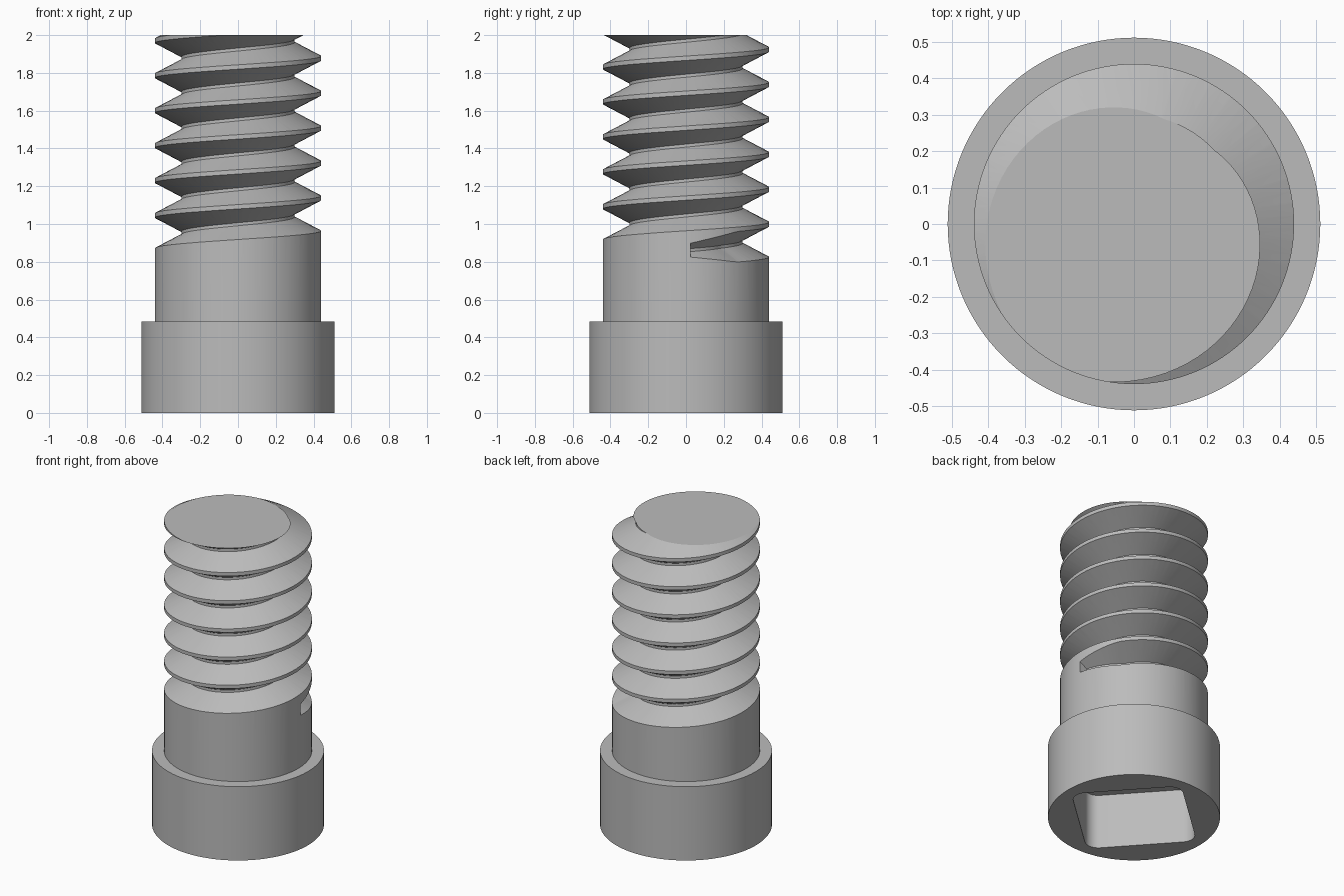
import bpy, bmesh
from math import pi, sin, cos, radians
from mathutils import Matrix

if "Cube" in bpy.data.objects:
    bpy.data.objects.remove(bpy.data.objects["Cube"])

steel = bpy.data.materials.new("steel_grey")
steel.use_nodes = True
GREY = (0.5, 0.5, 0.5, 1)
steel.diffuse_color = GREY
steel.node_tree.nodes["Principled BSDF"].inputs["Base Color"].default_value = GREY

HEAD_R, HEAD_TOP = 0.512, 0.485
SHANK_R, ROOT_R, TOP = 0.44, 0.30, 2.0
PITCH, GROOVE_Z = 0.185, 0.86        # rise per turn, groove height at angle 0


def finish(bm, name):
    bmesh.ops.recalc_face_normals(bm, faces=bm.faces)
    mesh = bpy.data.meshes.new(name)
    bm.to_mesh(mesh)
    bm.free()
    mesh.materials.append(steel)
    ob = bpy.data.objects.new(name, mesh)
    bpy.context.collection.objects.link(ob)
    return ob


def cylinder(name, radius, z0, z1):
    bm = bmesh.new()
    bmesh.ops.create_cone(bm, cap_ends=True, segments=128, radius1=radius, radius2=radius,
                          depth=z1 - z0, matrix=Matrix.Translation((0, 0, (z0 + z1) / 2)))
    return finish(bm, name)


def carve(ob, cutter):
    cutter.hide_render = True
    mod = ob.modifiers.new("carve", 'BOOLEAN')
    mod.operation, mod.solver, mod.object = 'DIFFERENCE', 'EXACT', cutter
    bpy.ops.object.select_all(action='DESELECT')
    bpy.context.view_layer.objects.active = ob
    ob.select_set(True)
    bpy.ops.object.modifier_apply(modifier=mod.name)
    bpy.data.objects.remove(cutter)
    bpy.ops.object.shade_smooth_by_angle(angle=radians(25))


# Head with a rounded square socket in its underside
head = cylinder("head", HEAD_R, 0, HEAD_TOP)
bm = bmesh.new()
bmesh.ops.create_cube(bm, size=1)
uprights = [e for e in bm.edges if abs(e.verts[0].co.z - e.verts[1].co.z) > 0.5]
bmesh.ops.scale(bm, vec=(0.66, 0.66, 0.72), verts=bm.verts)
bmesh.ops.bevel(bm, geom=uprights, offset=0.08, segments=8, profile=0.5, affect='EDGES')
bmesh.ops.rotate(bm, cent=(0, 0, 0), matrix=Matrix.Rotation(radians(42), 3, 'Z'), verts=bm.verts)
carve(head, finish(bm, "socket_cutter"))

# Helical groove: a V section swept upward, shallow where it runs in
OUT_R, SLOPE, FLAT = 0.45, 0.52, 0.008
STEPS = 80
bm = bmesh.new()
rings = []
for i in range(int(6.8 * STEPS)):
    a = radians(3) + 2 * pi * i / STEPS
    z = GROOVE_Z + PITCH * a / (2 * pi)
    root = max(ROOT_R, 0.385 - 0.14 * (a - radians(3)))
    half = FLAT + (OUT_R - root) * SLOPE
    section = [(root, -FLAT), (OUT_R, -half), (OUT_R, half), (root, FLAT)]
    rings.append([bm.verts.new((r * cos(a), r * sin(a), z + dz)) for r, dz in section])
for lo, hi in zip(rings, rings[1:]):
    for j in range(4):
        k = (j + 1) % 4
        bm.faces.new((lo[j], lo[k], hi[k], hi[j]))
bm.faces.new(rings[0])
bm.faces.new(rings[-1])
bmesh.ops.triangulate(bm, faces=bm.faces)
groove = finish(bm, "groove_cutter")

# Threaded shank
shank = cylinder("threaded_shank", SHANK_R, HEAD_TOP - 0.02, TOP)
carve(shank, groove)
